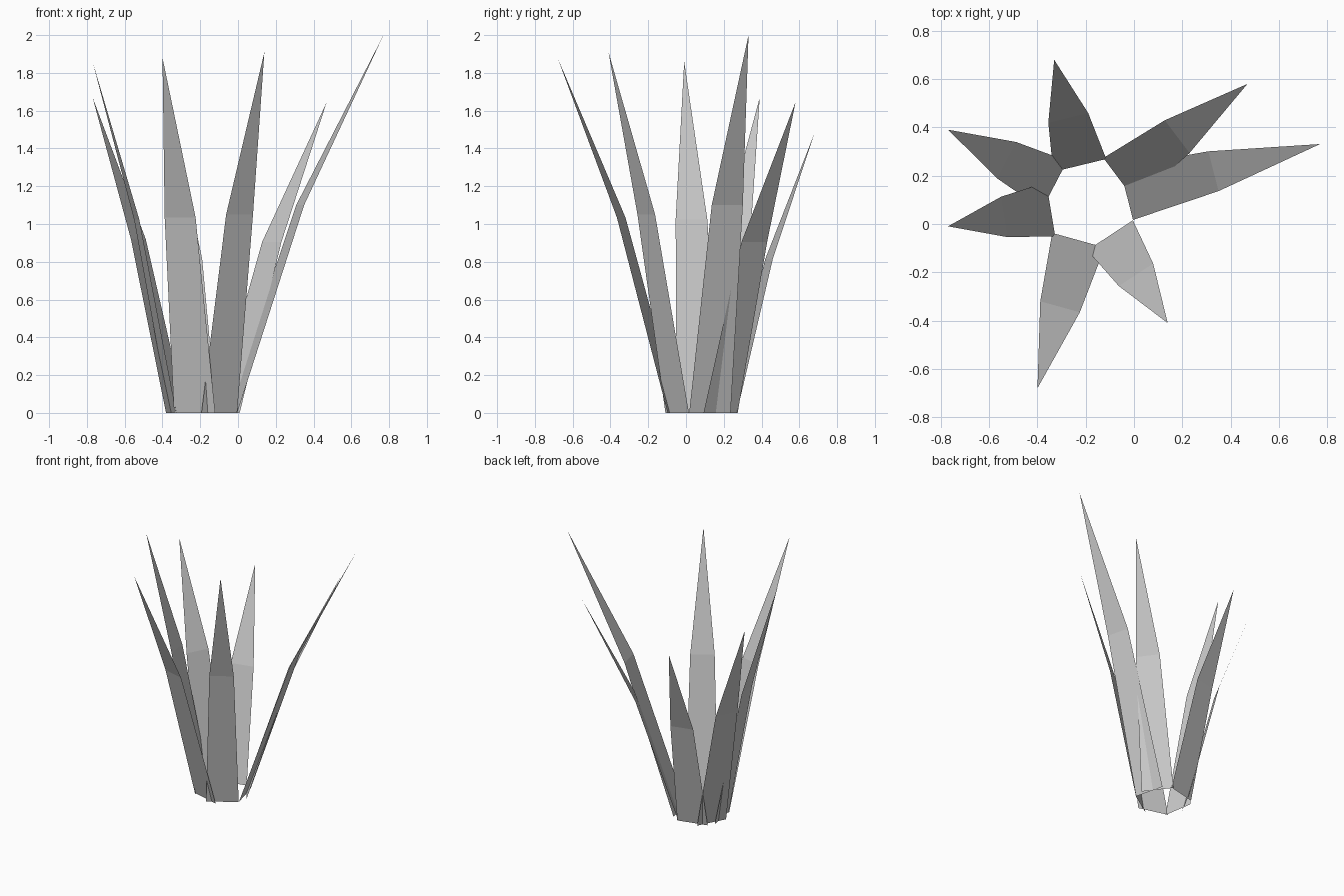
import bpy
from math import cos, sin, radians

if "Cube" in bpy.data.objects:
    bpy.data.objects.remove(bpy.data.objects["Cube"])

# Ring the blades grow from, and shared blade proportions
CX, CY, RING = -0.187, 0.087, 0.16
BASE_W, MID_W = 0.226, 0.17
MID_HEIGHT, MID_REACH = 0.55, 0.45

# Each blade: heading in degrees, tip distance from ring centre, tip height
BLADES = [
    (14.3, 0.988, 2.00),
    (36.9, 0.821, 1.645),
    (103.6, 0.610, 1.48),
    (152.5, 0.657, 1.67),
    (189.4, 0.591, 1.86),
    (254.5, 0.796, 1.88),
    (303.3, 0.595, 1.91),
]


def blade(name, heading, tip_r, height):
    a = radians(heading)
    mid_r = RING + (tip_r - RING) * MID_REACH

    def point(r, side, z):
        return (CX + r * cos(a) - side * sin(a),
                CY + r * sin(a) + side * cos(a), z)

    verts = [point(RING, -BASE_W / 2, 0), point(RING, BASE_W / 2, 0),
             point(mid_r, MID_W / 2, height * MID_HEIGHT),
             point(mid_r, -MID_W / 2, height * MID_HEIGHT),
             point(tip_r, 0, height)]
    mesh = bpy.data.meshes.new(name)
    # Lower strip, then pointed upper part
    mesh.from_pydata(verts, [], [(0, 1, 2, 3), (3, 2, 4)])
    obj = bpy.data.objects.new(name, mesh)
    bpy.context.collection.objects.link(obj)


# Spiky grass tuft
for i, b in enumerate(BLADES, 1):
    blade(f"grass_blade_{i}", *b)
